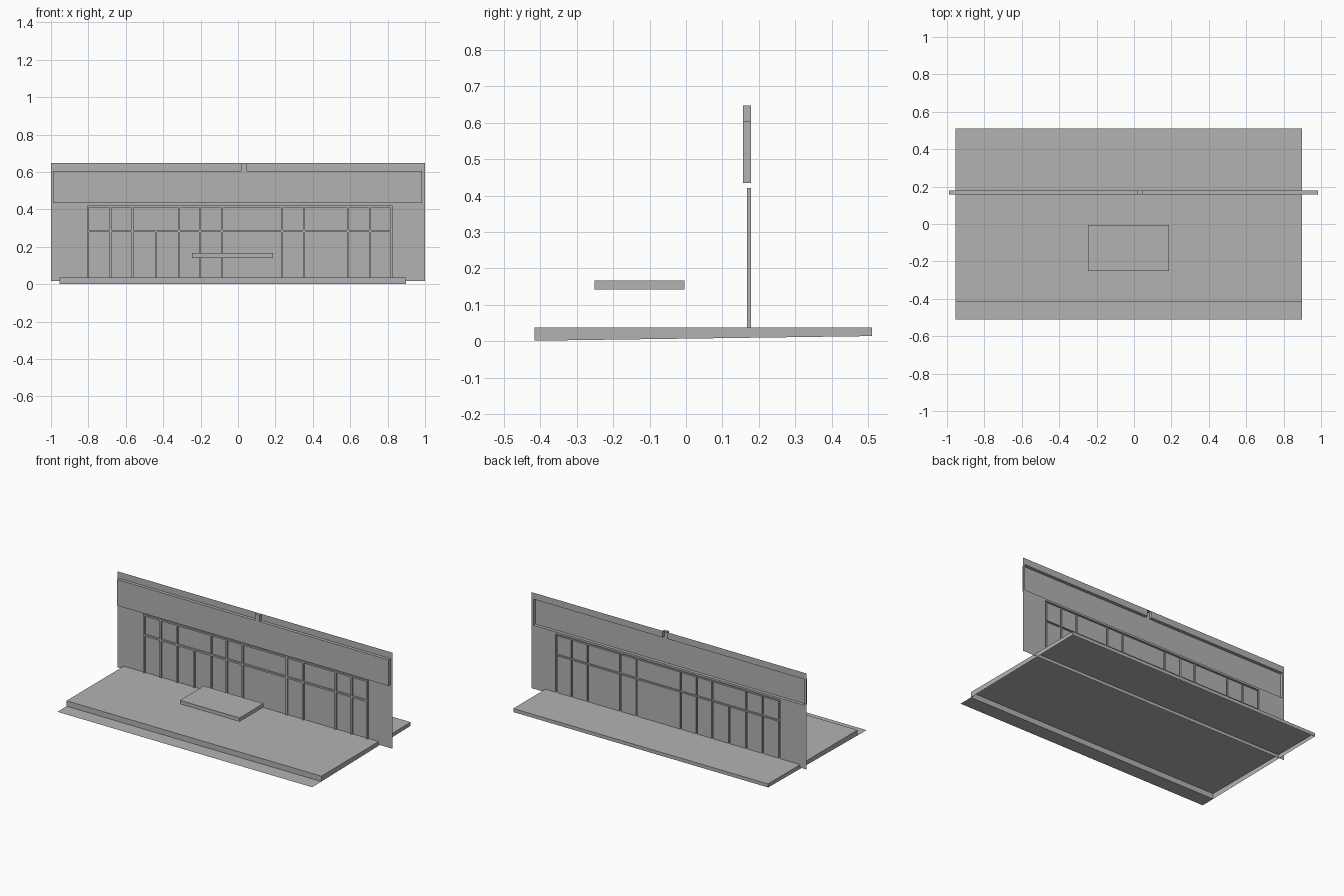
import bpy, bmesh

if "Cube" in bpy.data.objects:
    bpy.data.objects.remove(bpy.data.objects["Cube"])

grey = bpy.data.materials.new("plain_grey")
grey.diffuse_color = (0.45, 0.45, 0.45, 1)
grey.use_nodes = True
grey.node_tree.nodes["Principled BSDF"].inputs["Base Color"].default_value = grey.diffuse_color


def finish(name, bm):
    bmesh.ops.remove_doubles(bm, verts=bm.verts, dist=1e-5)
    me = bpy.data.meshes.new(name)
    bm.to_mesh(me)
    bm.free()
    me.materials.append(grey)
    ob = bpy.data.objects.new(name, me)
    bpy.context.collection.objects.link(ob)
    return ob


def quad(bm, *pts):
    bm.faces.new([bm.verts.new(p) for p in pts])


# Single-skin shopfront wall: some grid cells are pushed forward, open behind
WALL_Y, BAR_Y, SIGN_Y = 0.178, 0.168, 0.157
W = 0.0055
full_bars = [-0.802, -0.682, -0.564, -0.316, -0.203, -0.086,
             0.235, 0.353, 0.588, 0.706, 0.820]
low_bars = [-0.439]
bars = full_bars + low_bars
xs = sorted([-1, -0.988, 0.985, 1, 0.015, 0.046]
            + [b - W for b in bars] + [b + W for b in bars])
zs = [0.017, 0.037, 0.279, 0.290, 0.411, 0.421, 0.434, 0.605, 0.648]


def depth(x, z):
    if 0.434 < z < 0.605 and -0.988 < x < 0.985:
        return SIGN_Y                                   # fascia band
    if z > 0.605 and 0.015 < x < 0.046:
        return SIGN_Y                                   # small post above it
    if 0.037 < z < 0.421 and -0.8075 < x < 0.8255:
        if 0.279 < z < 0.290 or z > 0.411:
            return BAR_Y                                # horizontal bars
        if any(abs(x - b) < W for b in full_bars):
            return BAR_Y
        if z < 0.279 and any(abs(x - b) < W for b in low_bars):
            return BAR_Y
    return WALL_Y


bm = bmesh.new()
nx, nz = len(xs) - 1, len(zs) - 1
d = [[depth((xs[i] + xs[i + 1]) / 2, (zs[j] + zs[j + 1]) / 2)
      for j in range(nz)] for i in range(nx)]
for i in range(nx):
    for j in range(nz):
        x0, x1, z0, z1, y = xs[i], xs[i + 1], zs[j], zs[j + 1], d[i][j]
        quad(bm, (x0, y, z0), (x1, y, z0), (x1, y, z1), (x0, y, z1))
        # returns between cells of different depth
        right = d[i + 1][j] if i + 1 < nx else WALL_Y
        above = d[i][j + 1] if j + 1 < nz else WALL_Y
        if right != y:
            quad(bm, (x1, y, z0), (x1, right, z0), (x1, right, z1), (x1, y, z1))
        if above != y:
            quad(bm, (x0, y, z1), (x1, y, z1), (x1, above, z1), (x0, above, z1))
finish("shopfront_wall", bm)

# Platform: open underneath, lower rim follows the sloping ground
X0, X1, YF, YB, TOP = -0.955, 0.898, -0.417, 0.511, 0.037


def ground_z(y):
    return 0.014 * (y + 0.511) / 1.022


bm = bmesh.new()
rim = [(X0, YF), (X1, YF), (X1, YB), (X0, YB)]
quad(bm, *[(x, y, TOP) for x, y in rim])
for k in range(4):
    (ax, ay), (bx, by) = rim[k], rim[(k + 1) % 4]
    quad(bm, (ax, ay, ground_z(ay)), (bx, by, ground_z(by)), (bx, by, TOP), (ax, ay, TOP))
finish("platform", bm)

# Thin ground strip in front of the platform
bm = bmesh.new()
quad(bm, (X0, -0.511, 0), (X1, -0.511, 0), (X1, YF, ground_z(YF)), (X0, YF, ground_z(YF)))
finish("front_ground_strip", bm)

# Floating slab over the platform
bm = bmesh.new()
bmesh.ops.create_cube(bm, size=1)
slab = finish("floating_slab", bm)
slab.scale = (0.433, 0.247, 0.025)
slab.location = (-0.029, -0.128, 0.154)
